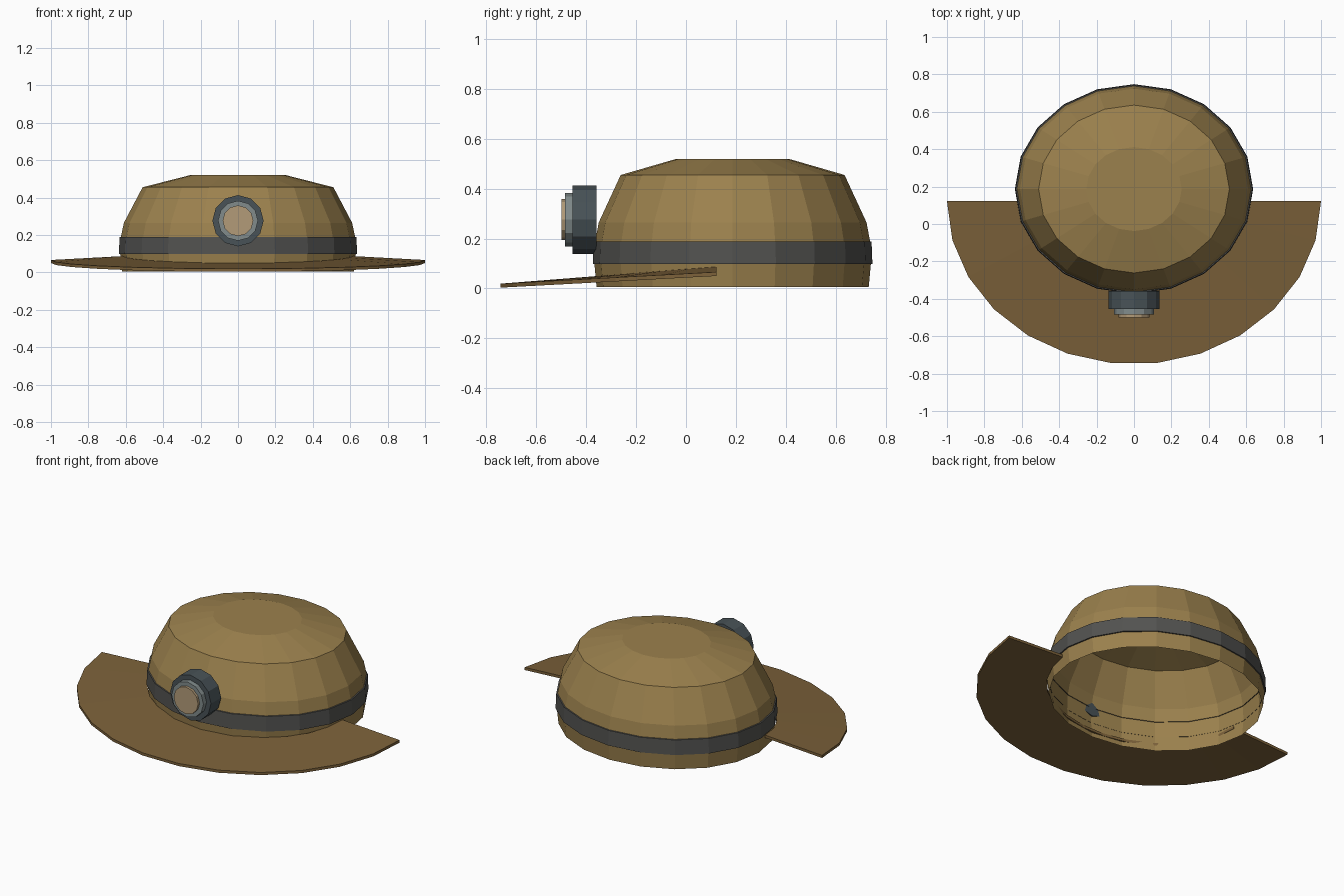
import bpy
from math import sin, cos, pi, radians

if "Cube" in bpy.data.objects:
    bpy.data.objects.remove(bpy.data.objects["Cube"])

CY, RATIO, SIDES = 0.187, 0.88, 20   # crown centre, oval ratio, facets


def material(name, rgb):
    m = bpy.data.materials.new(name)
    m.diffuse_color = (*rgb, 1)
    m.use_nodes = True
    m.node_tree.nodes["Principled BSDF"].inputs["Base Color"].default_value = m.diffuse_color
    return m


def add_mesh(name, verts, faces, mat):
    me = bpy.data.meshes.new(name)
    me.from_pydata(verts, [], faces)
    me.materials.append(mat)
    ob = bpy.data.objects.new(name, me)
    bpy.context.collection.objects.link(ob)
    return ob


def oval_shell(name, profile, mat, cap=False):
    """Lathe a (radius, z) profile into a faceted oval shell."""
    n = SIDES
    verts = [(r * cos(2 * pi * i / n), CY + RATIO * r * sin(2 * pi * i / n), z)
             for r, z in profile for i in range(n)]
    faces = [(k * n + i, k * n + (i + 1) % n, (k + 1) * n + (i + 1) % n, (k + 1) * n + i)
             for k in range(len(profile) - 1) for i in range(n)]
    if cap:
        last = (len(profile) - 1) * n
        verts.append((0, CY, profile[-1][1]))
        faces += [(last + i, last + (i + 1) % n, len(verts) - 1) for i in range(n)]
    return add_mesh(name, verts, faces, mat)


tan = material("tan", (0.33, 0.22, 0.075))
brown = material("brown", (0.20, 0.12, 0.042))
grey = material("band_grey", (0.085, 0.085, 0.08))
steel = material("lamp_dark", (0.065, 0.085, 0.095))
silver = material("lamp_ring", (0.22, 0.26, 0.26))
glass = material("lens", (0.45, 0.33, 0.19))

# Open-bottomed crown
oval_shell("crown", [(0.62, 0.005), (0.63, 0.10), (0.626, 0.19), (0.61, 0.265),
                     (0.51, 0.455), (0.255, 0.52)], tan, cap=True)

# Band around the crown
oval_shell("hat_band", [(0.628, 0.097), (0.637, 0.098), (0.633, 0.188), (0.622, 0.19)], grey)

# Half-oval brim sloping down to the front
N, Y0, T = 13, 0.122, 0.016
verts = []
for i in range(N + 1):
    s, c = sin(pi * i / N), cos(pi * i / N)
    outer = (c, Y0 - 0.872 * s, 0.066 - 0.047 * s)
    inner = (0.612 * c, Y0 - 0.475 * s, 0.087 - 0.037 * s)
    for x, y, z in (outer, inner):
        verts += [(x, y, z), (x, y, z - T)]
faces = [(0, 2, 3, 1), (4 * N, 4 * N + 1, 4 * N + 3, 4 * N + 2)]
for i in range(N):
    a, b = 4 * i, 4 * i + 4
    faces += [(a, b, b + 2, a + 2), (a + 1, a + 3, b + 3, b + 1),
              (a, a + 1, b + 1, b), (a + 2, b + 2, b + 3, a + 3)]
add_mesh("brim", verts, faces, brown)

# Headlamp: housing, ring and lens stacked towards the front
for name, r, y0, y1, mat in (("lamp_housing", 0.137, -0.358, -0.455, steel),
                             ("lamp_ring", 0.107, -0.455, -0.485, silver),
                             ("lamp_lens", 0.082, -0.483, -0.50, glass)):
    bpy.ops.mesh.primitive_cylinder_add(vertices=12, radius=r, depth=y0 - y1,
                                        location=(0, (y0 + y1) / 2, 0.276),
                                        rotation=(radians(90), 0, 0))
    ob = bpy.context.object
    ob.name = name
    ob.data.materials.append(mat)
